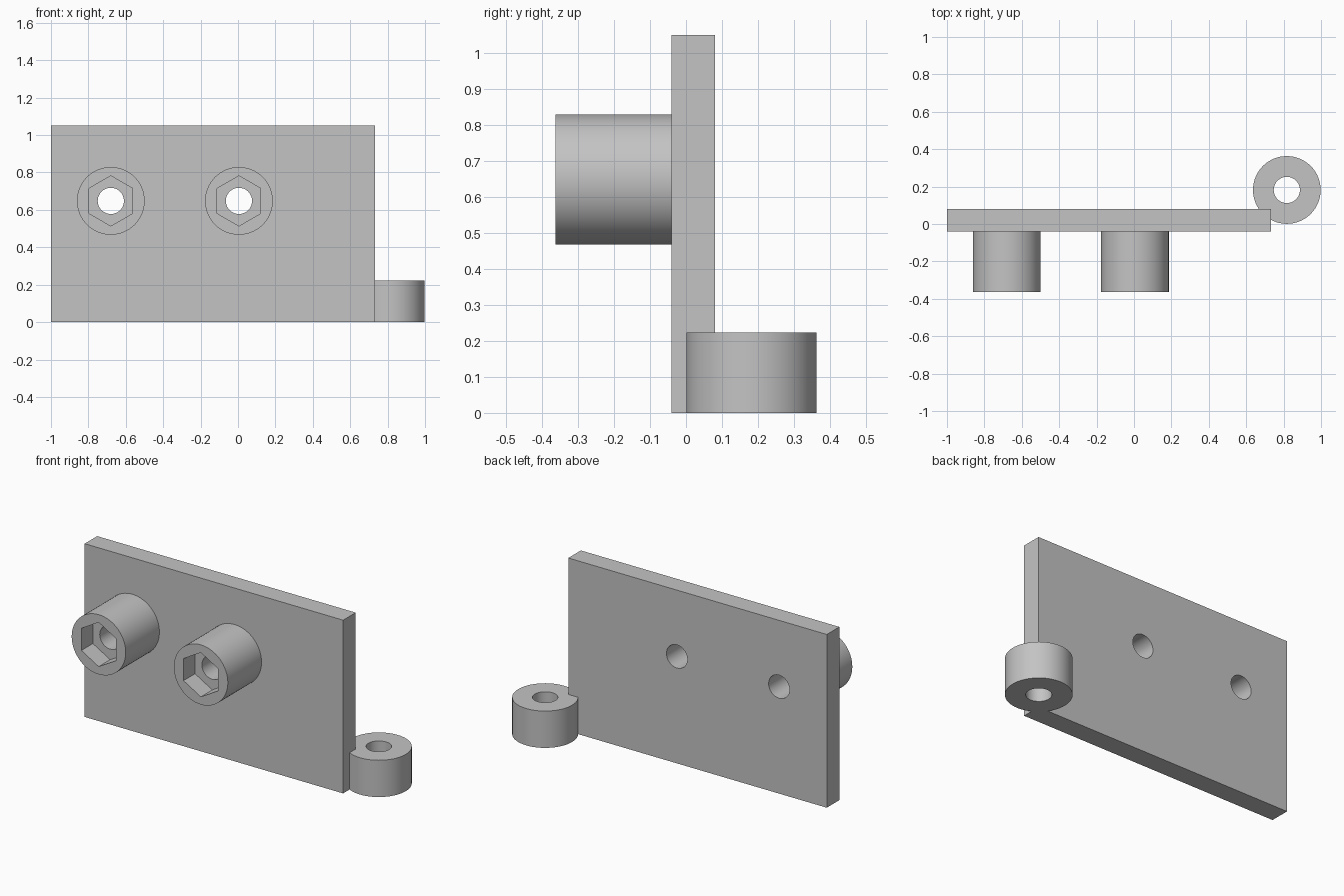
import bpy
from math import radians

cube = bpy.data.objects.get("Cube")
if cube:
    bpy.data.objects.remove(cube, do_unlink=True)

grey = bpy.data.materials.new("light grey")
grey.use_nodes = True
COLOUR = (0.55, 0.55, 0.55, 1)
grey.diffuse_color = COLOUR
grey.node_tree.nodes["Principled BSDF"].inputs["Base Color"].default_value = COLOUR

PLATE_FRONT, PLATE_BACK = -0.04, 0.08
BOSS_FRONT = -0.363
RADIUS, BORE = 0.181, 0.07
BOSS_Z = 0.648
EAR = (0.817, 0.182)
EAR_HEIGHT = 0.223


def finish(name):
    obj = bpy.context.object
    obj.name = name
    obj.data.materials.append(grey)
    return obj


def cylinder_y(name, x, y0, y1, radius, sides=64):
    """Cylinder lying along y at boss height."""
    bpy.ops.mesh.primitive_cylinder_add(
        vertices=sides, radius=radius, depth=y1 - y0,
        location=(x, (y0 + y1) / 2, BOSS_Z), rotation=(radians(90), 0, 0))
    return finish(name)


def cylinder_z(name, z0, z1, radius):
    """Upright cylinder at the ear position."""
    bpy.ops.mesh.primitive_cylinder_add(
        vertices=64, radius=radius, depth=z1 - z0,
        location=(*EAR, (z0 + z1) / 2))
    return finish(name)


def combine(target, tool, operation):
    mod = target.modifiers.new(operation.title(), 'BOOLEAN')
    mod.operation, mod.solver, mod.object = operation, 'EXACT', tool
    bpy.context.view_layer.objects.active = target
    bpy.ops.object.modifier_apply(modifier=mod.name)
    bpy.data.objects.remove(tool, do_unlink=True)


# Upright plate
bpy.ops.mesh.primitive_cube_add(size=1, location=(-0.1335, 0.02, 0.525))
bpy.context.object.scale = (1.733, PLATE_BACK - PLATE_FRONT, 1.05)
bpy.ops.object.transform_apply(location=False, rotation=False)
bracket = finish("mounting_bracket")

# Side ear with vertical bore
combine(bracket, cylinder_z("ear", 0, EAR_HEIGHT, RADIUS), 'UNION')
combine(bracket, cylinder_z("ear_bore", -0.1, EAR_HEIGHT + 0.1, BORE), 'DIFFERENCE')

# Round bosses with hexagonal nut pockets and through bores
for x in (-0.68, 0.005):
    combine(bracket, cylinder_y("boss", x, BOSS_FRONT, 0.02, RADIUS), 'UNION')
    combine(bracket, cylinder_y("nut_pocket", x, BOSS_FRONT - 0.1,
                                BOSS_FRONT + 0.11, 0.134, 6), 'DIFFERENCE')
    combine(bracket, cylinder_y("boss_bore", x, BOSS_FRONT - 0.1,
                                PLATE_BACK + 0.1, BORE), 'DIFFERENCE')

bpy.ops.object.select_all(action='DESELECT')
bracket.select_set(True)
bpy.context.view_layer.objects.active = bracket
bpy.ops.object.shade_smooth_by_angle(angle=radians(30))
